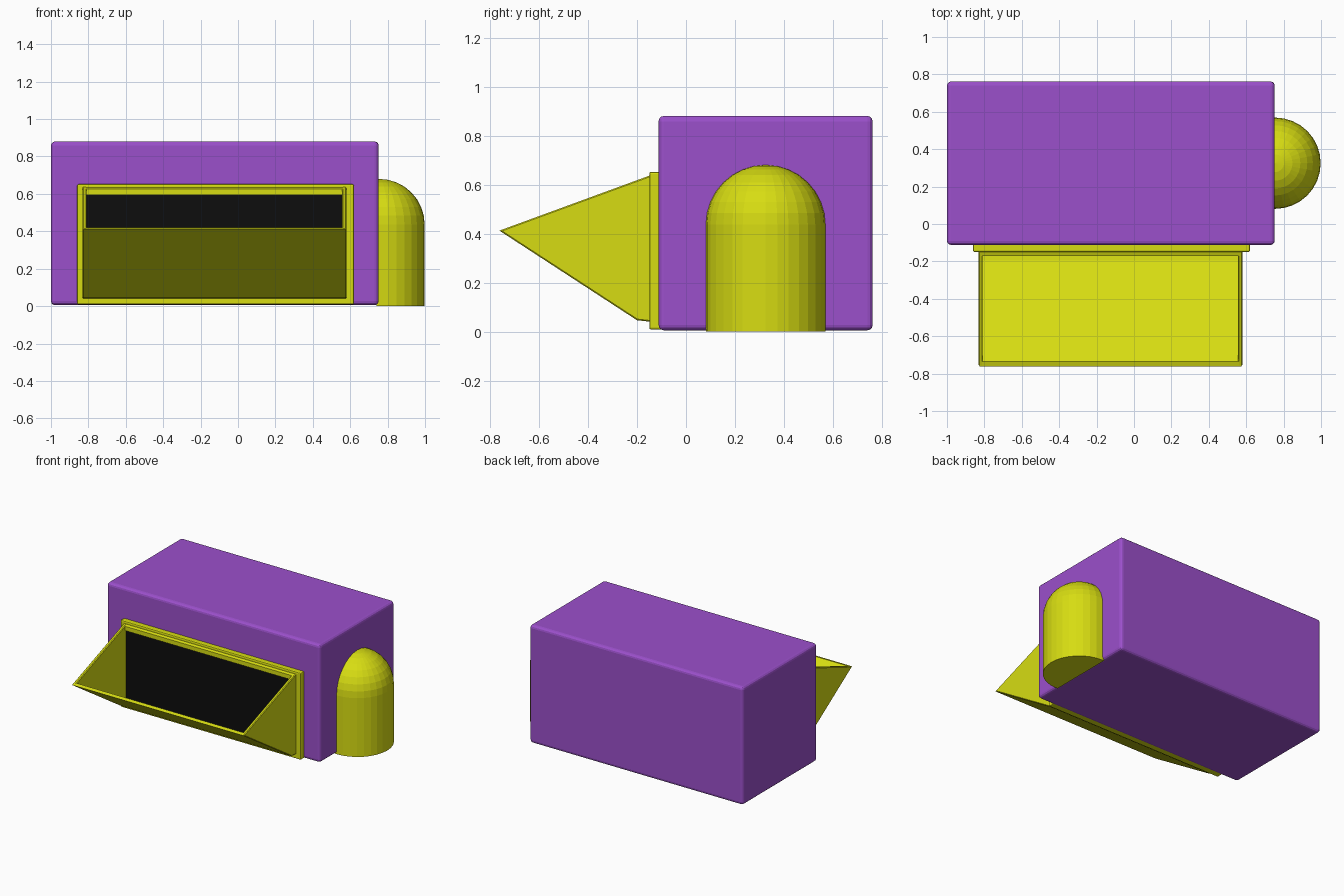
import bpy, bmesh
from mathutils import Vector, Matrix

if "Cube" in bpy.data.objects:
    bpy.data.objects.remove(bpy.data.objects["Cube"])


def material(name, rgb):
    m = bpy.data.materials.new(name)
    m.diffuse_color = (*rgb, 1)
    m.use_nodes = True
    m.node_tree.nodes["Principled BSDF"].inputs["Base Color"].default_value = m.diffuse_color
    return m


PURPLE = material("purple", (0.33, 0.08, 0.60))
YELLOW = material("yellow", (0.68, 0.72, 0.006))
BLACK = material("black", (0.004, 0.004, 0.004))


def finish(bm, name, mat, bevel=0, segments=2):
    bmesh.ops.recalc_face_normals(bm, faces=bm.faces)
    me = bpy.data.meshes.new(name)
    bm.to_mesh(me)
    bm.free()
    me.materials.append(mat)
    ob = bpy.data.objects.new(name, me)
    bpy.context.collection.objects.link(ob)
    if bevel:
        mod = ob.modifiers.new("bevel", 'BEVEL')
        mod.width = bevel
        mod.segments = segments
    return ob


def box(name, lo, hi, mat, bevel=0, segments=2):
    lo, hi = Vector(lo), Vector(hi)
    bm = bmesh.new()
    bmesh.ops.create_cube(bm, size=1, matrix=Matrix.Translation((lo + hi) / 2)
                          @ Matrix.Diagonal((*(hi - lo), 1)))
    return finish(bm, name, mat, bevel, segments)


def prism(name, profile, x0, x1, mat, bevel=0):
    """Extrude a (y, z) profile along x."""
    bm = bmesh.new()
    face = bm.faces.new([bm.verts.new((x0, y, z)) for y, z in profile])
    ext = bmesh.ops.extrude_face_region(bm, geom=[face], use_keep_orig=True)
    moved = [g for g in ext["geom"] if isinstance(g, bmesh.types.BMVert)]
    bmesh.ops.translate(bm, verts=moved, vec=(x1 - x0, 0, 0))
    return finish(bm, name, mat, bevel, 1)


# Main body
box("body", (-1, -0.112, 0.005), (0.752, 0.762, 0.88), PURPLE, 0.022, 3)

# Backing frame of the hopper
box("hopper_frame", (-0.86, -0.15, 0.008), (0.62, 0.1, 0.652), YELLOW, 0.008)

# Hopper: side cheeks, sloping floor, top lip and dark opening
X0, X1, T = -0.832, 0.58, 0.023
side = [(-0.145, 0.638), (-0.762, 0.412), (-0.2, 0.046), (-0.145, 0.04)]
prism("hopper_left_cheek", side, X0, X0 + T, YELLOW, 0.005)
prism("hopper_right_cheek", side, X1 - T, X1, YELLOW, 0.005)
floor = [(-0.762, 0.412), (-0.2, 0.046), (-0.145, 0.04),
         (-0.145, 0.064), (-0.195, 0.07), (-0.735, 0.42)]
prism("hopper_floor", floor, X0 + 0.005, X1 - 0.005, YELLOW)
lip = [(-0.145, 0.636), (-0.17, 0.627), (-0.17, 0.595), (-0.145, 0.595)]
prism("hopper_top_lip", lip, X0 + 0.005, X1 - 0.005, YELLOW)
box("hopper_opening", (X0 + T, -0.158, 0.062), (X1 - T, -0.14, 0.6), BLACK)

# Domed post half sunk into the right side
R, H = 0.244, 0.436
bm = bmesh.new()
bmesh.ops.create_uvsphere(bm, u_segments=32, v_segments=16, radius=R)
bmesh.ops.delete(bm, geom=[v for v in bm.verts if v.co.z < -0.001], context='VERTS')
rim = [e for e in bm.edges if e.is_boundary]
ext = bmesh.ops.extrude_edge_only(bm, edges=rim)["geom"]
low = [g for g in ext if isinstance(g, bmesh.types.BMVert)]
bmesh.ops.translate(bm, verts=low, vec=(0, 0, -H))
bmesh.ops.holes_fill(bm, edges=[e for e in bm.edges if e.is_boundary])
bmesh.ops.translate(bm, verts=bm.verts, vec=(0.754, 0.325, H))
bmesh.ops.bisect_plane(bm, geom=bm.verts[:] + bm.edges[:] + bm.faces[:],
                       plane_co=(0.74, 0, 0), plane_no=(1, 0, 0), clear_inner=True)
bmesh.ops.holes_fill(bm, edges=[e for e in bm.edges if e.is_boundary])
finish(bm, "domed_post", YELLOW)
